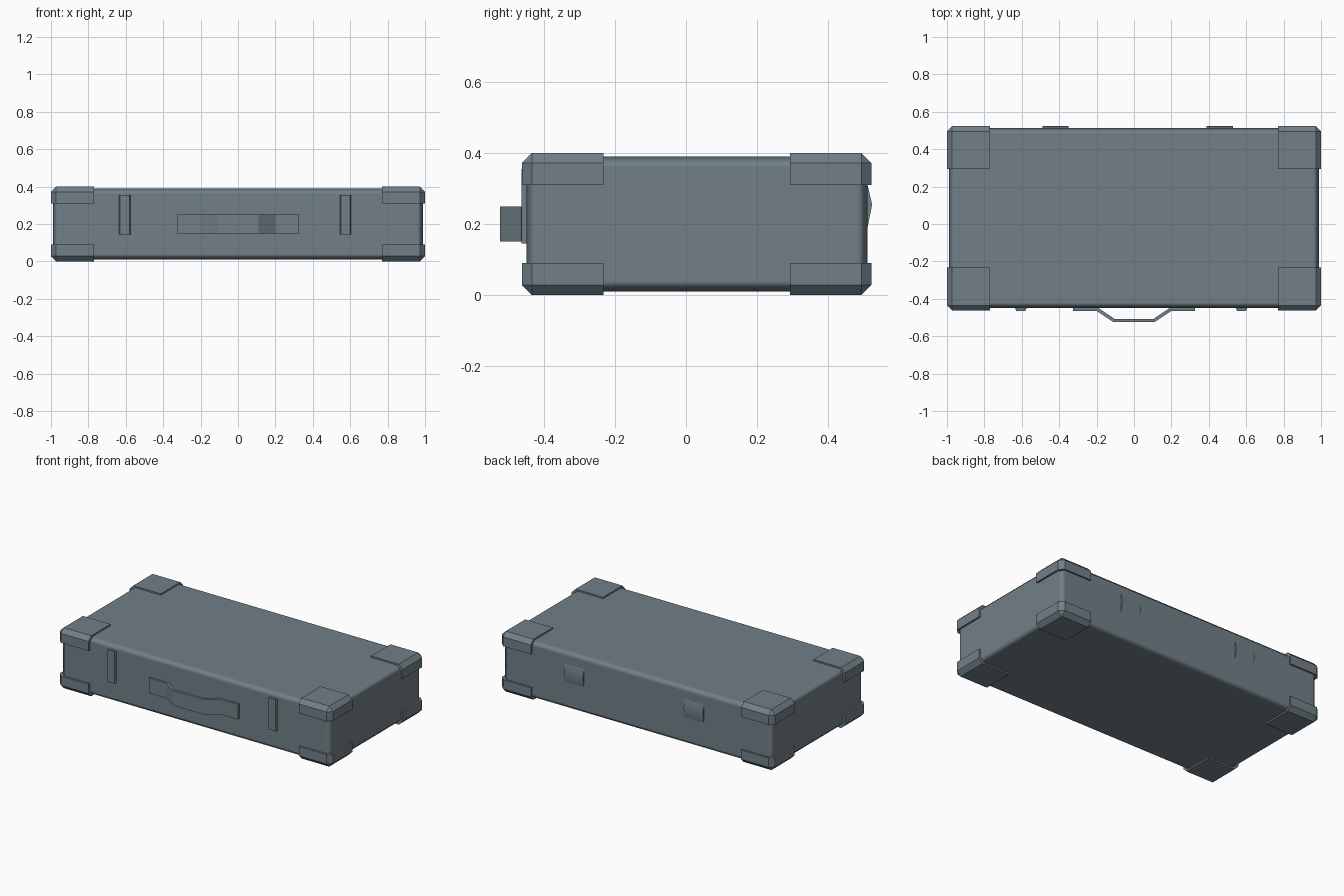
import bpy, bmesh
from mathutils import Vector

if "Cube" in bpy.data.objects:
    bpy.data.objects.remove(bpy.data.objects["Cube"])

CASE = bpy.data.materials.new("slate_grey")
CASE.diffuse_color = (0.165, 0.215, 0.245, 1)
CASE.use_nodes = True
CASE.node_tree.nodes["Principled BSDF"].inputs["Base Color"].default_value = CASE.diffuse_color
Y_MID = 0.03          # the shell sits slightly back because the handle sticks out in front


def finish(bm, name, smooth=True):
    bmesh.ops.recalc_face_normals(bm, faces=bm.faces)
    me = bpy.data.meshes.new(name)
    bm.to_mesh(me)
    bm.free()
    me.materials.append(CASE)
    ob = bpy.data.objects.new(name, me)
    bpy.context.collection.objects.link(ob)
    for p in me.polygons:
        p.use_smooth = smooth
    return ob


def box(lo, hi):
    bm = bmesh.new()
    bmesh.ops.create_cube(bm, size=1)
    for v in bm.verts:
        v.co = Vector([a + (b - a) * (c + 0.5) for a, b, c in zip(lo, hi, v.co)])
    return bm


def prism(name, profile, axis, a, b):
    """Closed profile swept from a to b along the given axis (0 = x, 2 = z)."""
    bm = bmesh.new()

    def put(p, t):
        return (t, p[0], p[1]) if axis == 0 else (p[0], p[1], t)
    rings = [[bm.verts.new(put(p, t)) for p in profile] for t in (a, b)]
    n = len(profile)
    for i in range(n):
        j = (i + 1) % n
        bm.faces.new((rings[0][i], rings[0][j], rings[1][j], rings[1][i]))
    for r in rings:
        bm.faces.new(r)
    return finish(bm, name, False)


# main shell with chamfered edges
shell = finish(box((-0.988, -0.45, 0.01), (0.988, 0.512, 0.39)), "case_shell")
bev = shell.modifiers.new("chamfer", 'BEVEL')
bev.width, bev.segments, bev.harden_normals = 0.03, 1, True

# eight corner protectors, chamfered only along the three outer edges
for sx in (-1, 1):
    for sy in (-1, 1):
        for sz in (-1, 1):
            inner = Vector((sx * 0.77, Y_MID + sy * 0.263, 0.2 + sz * 0.11))
            outer = Vector((sx * 1.0, Y_MID + sy * 0.493, 0.2 + sz * 0.2))
            lo = [min(p) for p in zip(inner, outer)]
            hi = [max(p) for p in zip(inner, outer)]
            bm = box(lo, hi)
            tip = min(bm.verts, key=lambda v: (v.co - outer).length)
            bmesh.ops.bevel(bm, geom=list(tip.link_edges), offset=0.028,
                            offset_type='OFFSET', segments=1, profile=0.5, affect='EDGES')
            finish(bm, "corner_protector", False)

# carrying handle: a bent strap with flat mounting ends
half = [(0.11, -0.525), (0.2, -0.465), (0.325, -0.465),
        (0.325, -0.446), (0.195, -0.446), (0.105, -0.507)]
outer, inner = half[:3], half[3:]
mirror = lambda pts: [(-x, y) for x, y in reversed(pts)]
prism("handle", mirror(outer) + outer + inner + mirror(inner), 2, 0.15, 0.25)

# two front latches
for x in (-0.605, 0.575):
    prism("latch", [(x - 0.032, -0.445), (x - 0.025, -0.464),
                    (x + 0.025, -0.464), (x + 0.032, -0.445)], 2, 0.145, 0.355)

# two rear hinges with a shallow bulging profile
for x in (-0.42, 0.458):
    h = prism("hinge", [(0.50, 0.19), (0.512, 0.19), (0.525, 0.255),
                        (0.512, 0.31), (0.50, 0.31)], 0, x - 0.07, x + 0.07)
    bpy.context.view_layer.objects.active = h
    h.select_set(True)
bpy.ops.object.shade_smooth_by_angle(angle=0.6)
